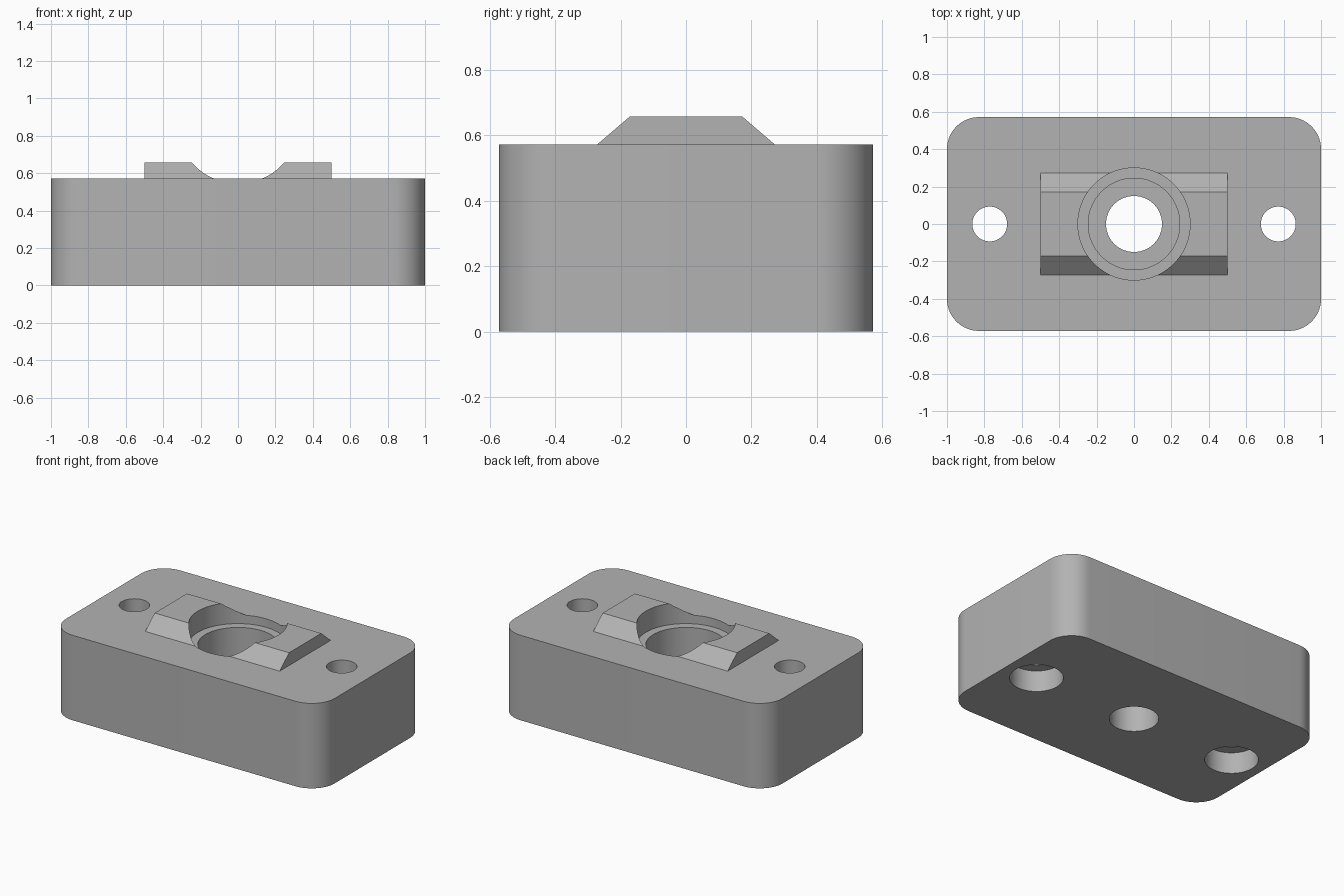
import bpy, bmesh, math

if "Cube" in bpy.data.objects:
    bpy.data.objects.remove(bpy.data.objects["Cube"], do_unlink=True)

MM = 2 / 35                      # part drawn in units of 1/35 of its length
LENGTH, WIDTH, HEIGHT = 35, 20, 10

grey = bpy.data.materials.new("plain grey")
grey.use_nodes = True
colour = (0.45, 0.45, 0.45, 1)
grey.diffuse_color = colour
grey.node_tree.nodes["Principled BSDF"].inputs["Base Color"].default_value = colour


def add_object(name, bm):
    bmesh.ops.recalc_face_normals(bm, faces=bm.faces)
    bmesh.ops.scale(bm, vec=(MM, MM, MM), verts=bm.verts)
    mesh = bpy.data.meshes.new(name)
    bm.to_mesh(mesh)
    bm.free()
    mesh.materials.append(grey)
    obj = bpy.data.objects.new(name, mesh)
    bpy.context.collection.objects.link(obj)
    return obj


def extruded(name, points, vector):
    """Solid made by sweeping a closed outline along a vector."""
    bm = bmesh.new()
    face = bm.faces.new([bm.verts.new(p) for p in points])
    swept = bmesh.ops.extrude_face_region(bm, geom=[face], use_keep_orig=True)
    moved = [v for v in swept["geom"] if isinstance(v, bmesh.types.BMVert)]
    bmesh.ops.translate(bm, vec=vector, verts=moved)
    return add_object(name, bm)


def stepped_cutter(name, x, profile, sides):
    """Turned solid from (radius, height) pairs, bottom to top."""
    bm = bmesh.new()
    rings = []
    for r, z in profile:
        angles = [2 * math.pi * i / sides for i in range(sides)]
        rings.append([bm.verts.new((x + r * math.cos(a), r * math.sin(a), z)) for a in angles])
    for low, high in zip(rings, rings[1:]):
        for i in range(sides):
            j = (i + 1) % sides
            bm.faces.new((low[i], low[j], high[j], high[i]))
    bm.faces.new(rings[0])
    bm.faces.new(rings[-1])
    obj = add_object(name, bm)
    obj.hide_render = True
    return obj


# Block with rounded upright corners
hx, hy = LENGTH / 2, WIDTH / 2
CORNER, STEPS = 3, 16
outline = []
for k, (sx, sy) in enumerate([(1, 1), (-1, 1), (-1, -1), (1, -1)]):
    for i in range(STEPS + 1):
        a = math.pi / 2 * (k + i / STEPS)
        outline.append((sx * (hx - CORNER) + CORNER * math.cos(a),
                        sy * (hy - CORNER) + CORNER * math.sin(a), 0))
block = extruded("bearing_block", outline, (0, 0, HEIGHT))

# Raised ridge with sloped long sides, sunk slightly into the block
ridge_profile = [(-4.75, 9), (4.75, 9), (4.75, HEIGHT), (3, 11.5), (-3, 11.5), (-4.75, HEIGHT)]
ridge = extruded("ridge", [(-8.75, y, z) for y, z in ridge_profile], (17.5, 0, 0))
ridge.hide_render = True

# Central stepped bore and counterbored screw holes
cutters = [stepped_cutter("centre_bore", 0,
                          [(2.62, -1), (2.62, 4), (4.28, 4), (4.28, 9), (5.25, 9), (5.25, 13)], 96)]
for side, x in (("left", 13.5), ("right", -13.5)):
    cutters.append(stepped_cutter(side + "_screw_hole", x,
                                  [(2.85, -1), (2.85, 2.5), (1.63, 2.5), (1.63, 13)], 64))

# Join the ridge, then cut the holes
for tool in [ridge] + cutters:
    mod = block.modifiers.new(tool.name, "BOOLEAN")
    mod.operation = "UNION" if tool is ridge else "DIFFERENCE"
    mod.solver = "EXACT"
    mod.object = tool
bpy.context.view_layer.update()
evaluated = block.evaluated_get(bpy.context.evaluated_depsgraph_get())
finished = bpy.data.meshes.new_from_object(evaluated)
block.modifiers.clear()
block.data = finished
for tool in [ridge] + cutters:
    bpy.data.objects.remove(tool, do_unlink=True)

# Smooth round walls, crisp edges
bpy.ops.object.select_all(action="DESELECT")
block.select_set(True)
bpy.context.view_layer.objects.active = block
bpy.ops.object.shade_smooth_by_angle(angle=math.radians(30))
